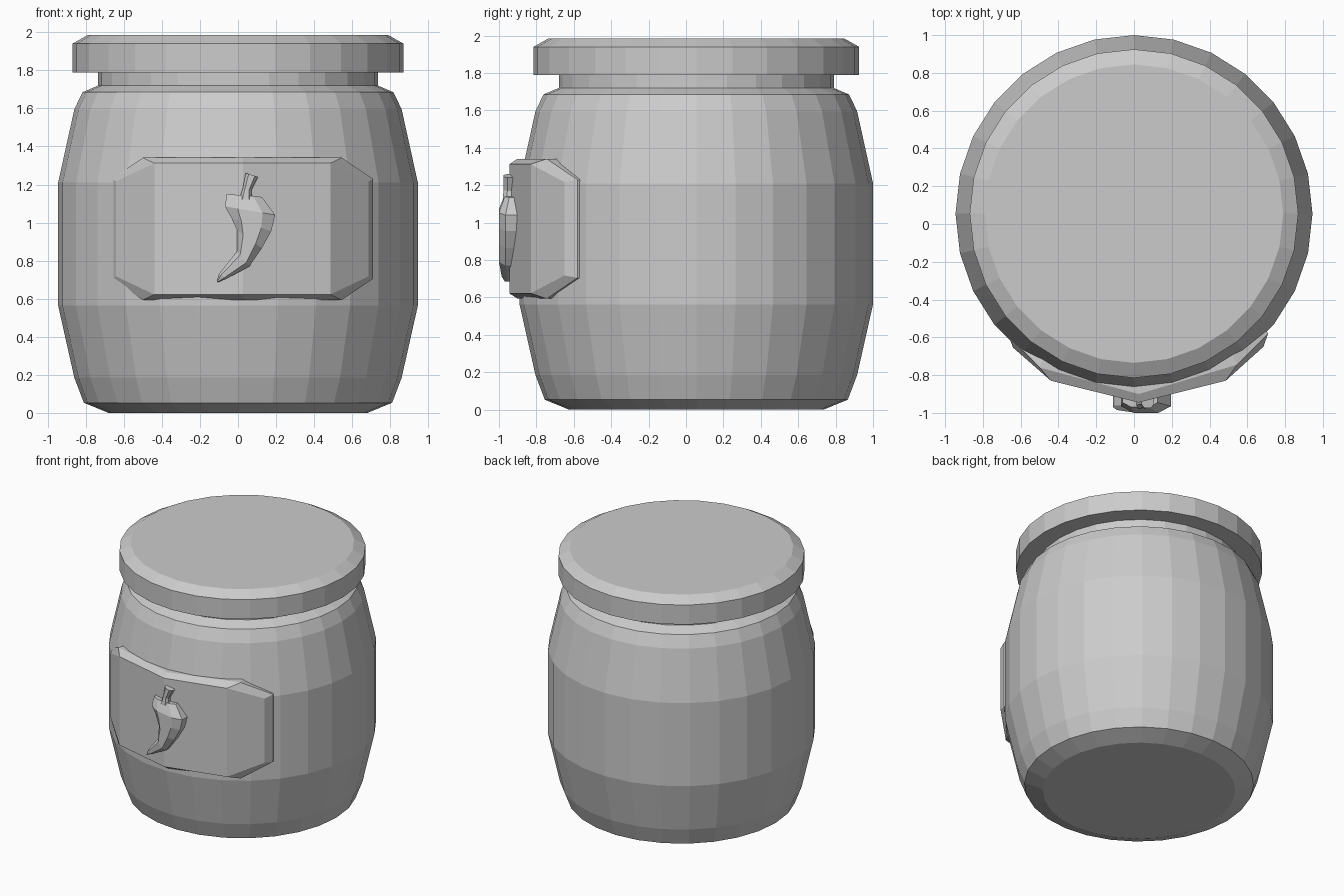
import bpy, bmesh
from math import sin, cos, tau

if "Cube" in bpy.data.objects:
    bpy.data.objects.remove(bpy.data.objects["Cube"])

SIDES = 28
CY = 0.055   # the jar axis sits slightly behind the origin


def loft(name, rings):
    """Skin a list of equal-length closed rings and cap both ends."""
    bm = bmesh.new()
    rows = [[bm.verts.new(p) for p in ring] for ring in rings]
    n = len(rows[0])
    for a, b in zip(rows, rows[1:]):
        for i in range(n):
            j = (i + 1) % n
            bm.faces.new((a[i], a[j], b[j], b[i]))
    bm.faces.new(rows[0])
    bm.faces.new(rows[-1])
    bmesh.ops.recalc_face_normals(bm, faces=bm.faces)
    me = bpy.data.meshes.new(name)
    bm.to_mesh(me)
    bm.free()
    ob = bpy.data.objects.new(name, me)
    bpy.context.collection.objects.link(ob)
    return ob


def lathe(name, profile):
    return loft(name, [[(r * cos(tau * i / SIDES), CY + r * sin(tau * i / SIDES), z)
                        for i in range(SIDES)] for r, z in profile])


# Jar body with neck
lathe("jar_body", [(0.68, 0), (0.81, 0.053), (0.86, 0.185), (0.945, 0.563),
                   (0.945, 1.21), (0.86, 1.595), (0.817, 1.685),
                   (0.735, 1.72), (0.735, 1.80)])

# Lid with chamfered top
lathe("lid", [(0.87, 1.788), (0.87, 1.94), (0.79, 1.985)])


# Label plate: columns (x, y, half height) folded around the front of the jar
def label_ring(cols, zc=0.967):
    return ([(x, y, zc + h) for x, y, h in cols]
            + [(x, y, zc - h) for x, y, h in reversed(cols)])


face = [(-0.64, -0.655, 0.25), (-0.44, -0.83, 0.345), (0.025, -0.945, 0.345),
        (0.485, -0.83, 0.345), (0.685, -0.65, 0.25)]
rim = [(-0.665, -0.59, 0.262), (-0.5, -0.76, 0.374), (0.025, -0.90, 0.374),
       (0.545, -0.745, 0.374), (0.71, -0.58, 0.262)]
back = [(x * 0.9, y + 0.12, h) for x, y, h in rim]
label = loft("label_plate", [label_ring(c) for c in (back, rim, face)])
# split the folded front cap and back cap into panels
bm = bmesh.new()
bm.from_mesh(label.data)
bm.verts.ensure_lookup_table()
for start in (0, 20):
    for i in (1, 2, 3):
        bmesh.ops.connect_verts(bm, verts=[bm.verts[start + i], bm.verts[start + 9 - i]])
bm.to_mesh(label.data)
bm.free()


# Chilli pepper emblem: sections given by left and right outline points
def section(left, right, inset=0.25, front=-1.0, side=-0.965, rear=-0.89):
    (lx, lz), (rx, rz) = left, right

    def at(t, y):
        return (lx + (rx - lx) * t, y, lz + (rz - lz) * t)
    return [at(0, rear), at(0, side), at(inset, front),
            at(1 - inset, front), at(1, side), at(1, rear)]


loft("pepper_body", [
    section((-0.06, 1.15), (0.125, 1.135), front=-0.97, side=-0.945),
    section((-0.068, 1.085), (0.195, 1.04)),
    section((-0.035, 1.025), (0.175, 0.955)),
    section((-0.005, 0.96), (0.125, 0.865)),
    section((-0.005, 0.85), (0.06, 0.77)),
    section((-0.10, 0.73), (-0.06, 0.705), front=-0.985, side=-0.96),
    section((-0.112, 0.69), (-0.105, 0.685), front=-0.97, side=-0.95)])

# Pepper stem
loft("pepper_stem", [
    section((0.005, 1.12), (0.075, 1.12), front=-0.98, side=-0.96),
    section((0.025, 1.18), (0.07, 1.17), front=-0.975, side=-0.955),
    section((0.04, 1.26), (0.105, 1.24), front=-0.975, side=-0.955)])
